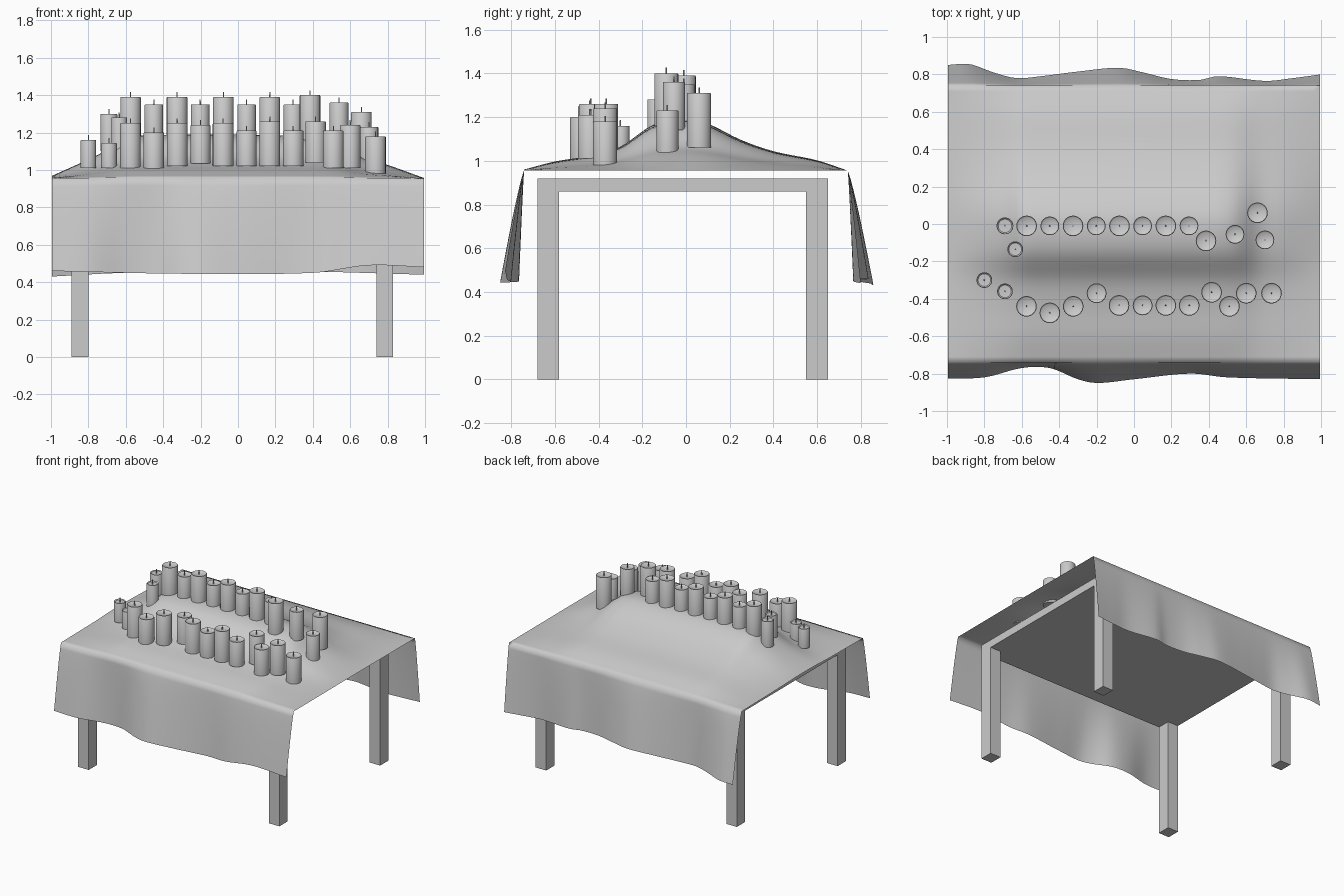
import bpy, bmesh, math
from mathutils import Matrix, Vector

cube = bpy.data.objects.get("Cube")
if cube:
    bpy.data.objects.remove(cube, do_unlink=True)

grey = bpy.data.materials.new("plain grey")
grey.use_nodes = True
grey.diffuse_color = (0.6, 0.6, 0.6, 1)
grey.node_tree.nodes["Principled BSDF"].inputs["Base Color"].default_value = (0.6, 0.6, 0.6, 1)


def finish(bm, name, smooth=None):
    mesh = bpy.data.meshes.new(name)
    bm.to_mesh(mesh)
    bm.free()
    mesh.materials.append(grey)
    obj = bpy.data.objects.new(name, mesh)
    bpy.context.collection.objects.link(obj)
    if smooth:
        bpy.ops.object.select_all(action="DESELECT")
        obj.select_set(True)
        bpy.context.view_layer.objects.active = obj
        bpy.ops.object.shade_smooth_by_angle(angle=math.radians(smooth))
    return obj


def curve(points, t):
    """Smooth curve through sorted (position, value) points."""
    if t <= points[0][0]:
        return points[0][1]
    for i in range(len(points) - 1):
        (a, p), (b, q) = points[i], points[i + 1]
        if t <= b:
            def slope(k):
                lo, hi = points[max(k - 1, 0)], points[min(k + 1, len(points) - 1)]
                return (hi[1] - lo[1]) / (hi[0] - lo[0])
            h, s = b - a, (t - a) / (b - a)
            return (p * (1 + 2 * s) * (1 - s) ** 2 + q * s * s * (3 - 2 * s)
                    + slope(i) * h * s * (1 - s) ** 2 - slope(i + 1) * h * s * s * (1 - s))
    return points[-1][1]


# Table: slab and four square legs
def box(name, x0, x1, y0, y1, z0, z1):
    bm = bmesh.new()
    centre = Vector((x0 + x1, y0 + y1, z0 + z1)) / 2
    size = Matrix.Diagonal((x1 - x0, y1 - y0, z1 - z0, 1))
    bmesh.ops.create_cube(bm, size=1, matrix=Matrix.Translation(centre) @ size)
    finish(bm, name)


box("table_top", -0.89, 0.83, -0.68, 0.65, 0.86, 0.92)
for side, x in (("right", -0.89), ("left", 0.74)):
    for end, y in (("front", -0.68), ("back", 0.55)):
        box(f"{end}_{side}_leg", x, x + 0.09, y, y + 0.1, 0, 0.86)

# Cloth: a raised mound on top, with wavy hanging flaps front and back
FLAT = 0.955
mound_y = [(-0.74, 0.96), (-0.6, 0.995), (-0.44, 1.02), (-0.3, 1.06), (-0.15, 1.155),
           (0, 1.18), (0.1, 1.16), (0.25, 1.09), (0.4, 1.04), (0.6, 1.0), (0.74, 0.955)]
mound_x = [(-1, 0.05), (-0.8, 0.45), (-0.69, 0.7), (-0.57, 1), (0.4, 1),
           (0.54, 0.9), (0.67, 0.5), (0.8, 0.32), (1, 0)]
hem_front = [(-1, 0.825), (-0.8, 0.82), (-0.6, 0.77), (-0.45, 0.77), (-0.3, 0.83),
             (-0.2, 0.85), (0, 0.83), (0.3, 0.8), (0.5, 0.82), (1, 0.83)]
hem_back = [(-1, 0.85), (-0.88, 0.855), (-0.75, 0.81), (-0.63, 0.78), (-0.5, 0.79),
            (-0.3, 0.815), (-0.08, 0.835), (0.05, 0.81), (0.2, 0.775), (0.35, 0.77),
            (0.45, 0.79), (0.7, 0.765), (0.85, 0.78), (1, 0.8)]
drop_front = [(-1, 0.46), (-0.3, 0.445), (0.4, 0.45), (0.7, 0.49), (1, 0.48)]
drop_back = [(-1, 0.43), (-0.6, 0.45), (0.2, 0.46), (1, 0.44)]


def cloth_height(x, y):
    return FLAT + curve(mound_x, x) * (curve(mound_y, y) - FLAT)


def flap(x, s, sign):
    """Point on a hanging flap; s runs from table edge (0) to hem (1)."""
    hem = curve(hem_front if sign < 0 else hem_back, x)
    low = curve(drop_front if sign < 0 else drop_back, x)
    top = cloth_height(x, sign * 0.74)
    return Vector((x, sign * (0.74 + (hem - 0.74) * s ** 0.85), top + (low - top) * s))


COLS, ROWS, DROP = 60, 48, 12
bm = bmesh.new()
grid = []
for i in range(COLS + 1):
    x = -0.995 + 1.99 * i / COLS
    column = [flap(x, 1 - j / DROP, -1) for j in range(DROP)]
    for j in range(ROWS + 1):
        y = -0.74 + 1.48 * j / ROWS
        column.append(Vector((x, y, cloth_height(x, y))))
    column += [flap(x, (j + 1) / DROP, 1) for j in range(DROP)]
    grid.append([bm.verts.new(p) for p in column])
for a, b in zip(grid, grid[1:]):
    for j in range(len(a) - 1):
        bm.faces.new((a[j], b[j], b[j + 1], a[j + 1]))
finish(bm, "tablecloth", 80)


# Candles: round body with a shallow melted hollow, and a thin wick
def candle(name, x, y, r, base, top):
    bm = bmesh.new()
    sides = 24
    profile = [(r, base), (r, top - 0.004), (r * 0.95, top), (r * 0.8, top - 0.006)]
    rings = []
    for radius, z in profile:
        rings.append([bm.verts.new((x + radius * math.cos(math.tau * k / sides),
                                    y + radius * math.sin(math.tau * k / sides), z))
                      for k in range(sides)])
    for lo, hi in zip(rings, rings[1:]):
        for k in range(sides):
            n = (k + 1) % sides
            bm.faces.new((lo[k], lo[n], hi[n], hi[k]))
    bm.faces.new(rings[0][::-1])
    middle = bm.verts.new((x, y, top - 0.009))
    for k in range(sides):
        bm.faces.new((rings[-1][k], rings[-1][(k + 1) % sides], middle))
    bmesh.ops.create_cone(bm, cap_ends=True, segments=6, radius1=0.004, radius2=0.003,
                          depth=0.036, matrix=Matrix.Translation((x, y, top + 0.008)))
    finish(bm, name, 35)


# Back row, then its loose right-hand end: x, y, radius, base, top
STEP = 0.124
row = [(-0.574 + STEP * i, -0.01, 0.055 if i % 2 == 0 else 0.05, 1.15,
        1.39 if i % 2 == 0 else 1.35) for i in range(8)]
row += [(-0.69, -0.01, 0.045, 1.1, 1.3), (-0.635, -0.135, 0.042, 1.06, 1.28),
        (0.385, -0.09, 0.055, 1.16, 1.4), (0.54, -0.055, 0.05, 1.14, 1.36),
        (0.66, 0.06, 0.055, 1.06, 1.31), (0.70, -0.085, 0.05, 1.03, 1.23)]
for i, c in enumerate(row):
    candle(f"back_candle_{i + 1}", *c)

# Front row: x, y, radius, base, top
row = [(-0.8, -0.3, 0.042, 1.01, 1.16), (-0.69, -0.36, 0.042, 1.01, 1.145),
       (-0.575, -0.44, 0.055, 1.01, 1.25), (-0.45, -0.475, 0.055, 1.0, 1.2),
       (-0.325, -0.44, 0.055, 1.02, 1.25), (-0.2, -0.37, 0.053, 1.035, 1.24),
       (-0.08, -0.435, 0.055, 1.02, 1.25), (0.046, -0.435, 0.053, 1.02, 1.21),
       (0.17, -0.435, 0.055, 1.02, 1.26), (0.295, -0.435, 0.055, 1.02, 1.21),
       (0.415, -0.365, 0.055, 1.04, 1.26), (0.51, -0.44, 0.055, 1.01, 1.21),
       (0.6, -0.37, 0.055, 1.01, 1.24), (0.735, -0.37, 0.055, 0.98, 1.18)]
for i, c in enumerate(row):
    candle(f"front_candle_{i + 1}", *c)
